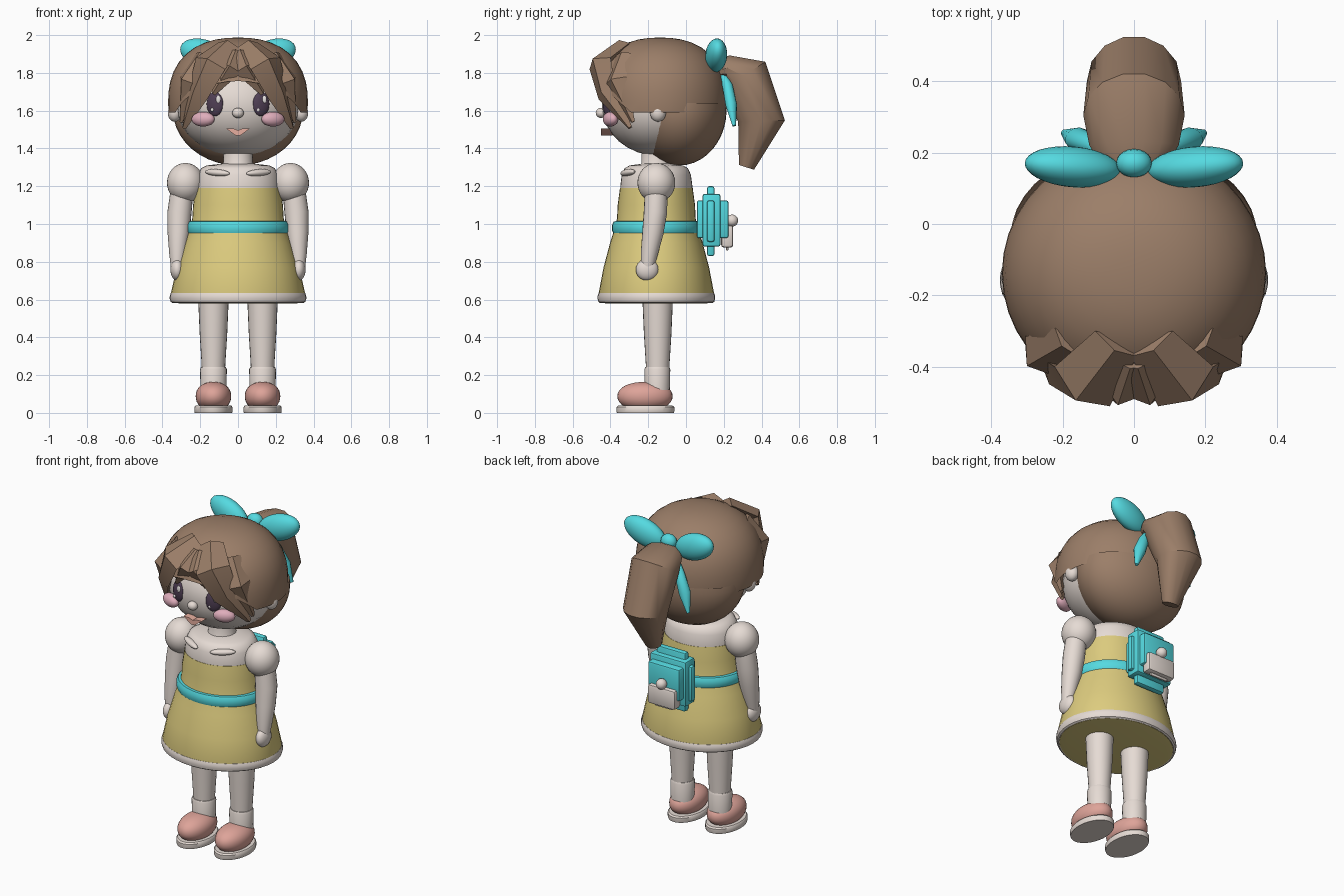
import bpy, bmesh, math
from mathutils import Vector, Matrix

if "Cube" in bpy.data.objects:
    bpy.data.objects.remove(bpy.data.objects["Cube"], do_unlink=True)


def material(name, rgb):
    m = bpy.data.materials.new(name)
    m.use_nodes = True
    m.diffuse_color = (*rgb, 1)
    m.node_tree.nodes["Principled BSDF"].inputs["Base Color"].default_value = (*rgb, 1)
    return m


SKIN = material("pale skin", (0.79, 0.71, 0.66))
HAIR = material("brown hair", (0.33, 0.21, 0.14))
TEAL = material("teal ribbon", (0.09, 0.70, 0.75))
YELLOW = material("yellow cloth", (0.72, 0.60, 0.21))
SHOE = material("coral leather", (0.73, 0.37, 0.32))
LIP = material("peach lip", (0.80, 0.43, 0.35))
BLUSH = material("pink blush", (0.74, 0.42, 0.50))
EYE = material("dark plum", (0.08, 0.05, 0.09))
LIGHT = material("eye light", (0.82, 0.78, 0.77))
BODY_Y = -0.157
HEAD = Vector((0, -0.138, 1.645))


def finish(name, bm, mat, angle=40):
    bmesh.ops.recalc_face_normals(bm, faces=bm.faces)
    me = bpy.data.meshes.new(name)
    bm.to_mesh(me)
    bm.free()
    me.materials.append(mat)
    ob = bpy.data.objects.new(name, me)
    bpy.context.collection.objects.link(ob)
    bpy.ops.object.select_all(action="DESELECT")
    ob.select_set(True)
    bpy.context.view_layer.objects.active = ob
    bpy.ops.object.shade_smooth_by_angle(angle=math.radians(angle))
    return ob


def ellipsoid(name, loc, radii, mat, rot=(0, 0, 0), cuts=(), seg=32, power=2):
    """Scaled sphere, squarer in height for power over 2; a cut (point, normal) keeps the normal side."""
    bm = bmesh.new()
    bmesh.ops.create_uvsphere(bm, u_segments=seg, v_segments=seg // 2, radius=1)
    for v in bm.verts:
        v.co *= (v.co.xy.length ** power + abs(v.co.z) ** power) ** (-1 / power)
    m = Matrix.Translation(loc)
    for axis, a in zip("ZYX", reversed(rot)):
        m = m @ Matrix.Rotation(math.radians(a), 4, axis)
    bm.transform(m @ Matrix.Diagonal((*radii, 1)))
    for point, normal in cuts:
        bmesh.ops.bisect_plane(bm, geom=bm.verts[:] + bm.edges[:] + bm.faces[:],
                               plane_co=point, plane_no=normal, clear_inner=True)
    return finish(name, bm, mat)


def join_rings(name, rings, mat, angle=40):
    bm = bmesh.new()
    rows = [[bm.verts.new(p) for p in r] for r in rings]
    n = len(rows[0])
    for a, b in zip(rows, rows[1:]):
        for i in range(n):
            bm.faces.new((a[i], a[(i + 1) % n], b[(i + 1) % n], b[i]))
    bm.faces.new(rows[0])
    bm.faces.new(rows[-1])
    return finish(name, bm, mat, angle)


def lathe(name, profile, mat, x=0, y=BODY_Y, squash=0.86, n=40):
    """Elliptical stack of (radius, height) rings."""
    turn = [2 * math.pi * i / n for i in range(n)]
    return join_rings(name, [[(x + r * math.cos(a), y + r * squash * math.sin(a), z)
                              for a in turn] for r, z in profile], mat)


def loft(name, stations, mat, n=4, centre=HEAD, angle=25):
    """Tube through (point, half width, half depth) stations, depth facing away from centre."""
    pts = [Vector(s[0]) for s in stations]
    rings = []
    for i, (p, w, d) in enumerate(stations):
        t = (pts[min(i + 1, len(pts) - 1)] - pts[max(i - 1, 0)]).normalized()
        side = t.cross(pts[i] - centre).normalized()
        out = side.cross(t)
        rings.append([pts[i] + side * w * math.cos(2 * math.pi * k / n)
                      + out * d * math.sin(2 * math.pi * k / n) for k in range(n)])
    return join_rings(name, rings, mat, angle)


def box(name, loc, size, mat, bevel=0.012):
    bm = bmesh.new()
    bmesh.ops.create_cube(bm, size=1, matrix=Matrix.Translation(loc) @ Matrix.Diagonal((*size, 1)))
    bmesh.ops.bevel(bm, geom=bm.edges[:], offset=bevel, segments=2, affect="EDGES", profile=0.5)
    return finish(name, bm, mat)


# Dress and torso
lathe("dress", [(0.35, 0.6), (0.355, 0.635), (0.325, 0.77), (0.285, 0.9), (0.255, 0.98),
                (0.242, 1.03), (0.238, 1.1), (0.224, 1.19)], YELLOW)
lathe("hem_trim", [(0.335, 0.588), (0.347, 0.582), (0.357, 0.588), (0.362, 0.605), (0.361, 0.622),
                   (0.356, 0.634), (0.34, 0.636)], SKIN)
lathe("hem_underside", [(0.3, 0.579), (0.342, 0.583), (0.345, 0.59)], YELLOW)
lathe("belt", [(0.25, 0.94), (0.262, 0.945), (0.272, 0.965), (0.272, 0.995), (0.262, 1.013),
               (0.24, 1.016)], TEAL)
lathe("chest", [(0.222, 1.18), (0.222, 1.2), (0.213, 1.26), (0.195, 1.295), (0.165, 1.31),
                (0.08, 1.32)], SKIN)
lathe("neck", [(0.09, 1.3), (0.078, 1.325), (0.078, 1.4)], SKIN, squash=1)

# Limbs, mirrored
for s, side in ((1, "left"), (-1, "right")):
    ellipsoid(side + "_collarbone", (s * 0.11, -0.308, 1.272), (0.074, 0.022, 0.018), SKIN,
              (0, s * -4, s * 28))
    ellipsoid(side + "_shoulder", (s * 0.278, BODY_Y, 1.218), (0.098, 0.1, 0.105), SKIN)
    loft(side + "_arm", [((s * 0.295, -0.157, 1.19), 0.06, 0.06), ((s * 0.31, -0.162, 1.06), 0.062, 0.064),
                         ((s * 0.315, -0.176, 0.95), 0.056, 0.058), ((s * 0.32, -0.195, 0.84), 0.045, 0.044),
                         ((s * 0.322, -0.204, 0.77), 0.034, 0.034)], SKIN, 20,
         Vector((0, BODY_Y, 1)), 50)
    ellipsoid(side + "_hand", (s * 0.322, -0.206, 0.758), (0.036, 0.06, 0.058), SKIN)
    x = s * 0.13
    lathe(side + "_leg", [(0.059, 0.15), (0.063, 0.26), (0.073, 0.42), (0.082, 0.63)], SKIN, x, -0.15, 1, 24)
    lathe(side + "_sock", [(0.068, 0.1), (0.071, 0.23), (0.066, 0.242), (0.05, 0.244)], SKIN, x, -0.152, 0.97, 24)
    ellipsoid(side + "_shoe", (x, -0.217, 0.088), (0.094, 0.146, 0.076), SHOE,
              cuts=[((0, 0, 0.03), (0, 0, 1))], power=2.2)
    lathe(side + "_sole", [(0.099, 0), (0.101, 0.008), (0.101, 0.03), (0.095, 0.038)], SKIN, x, -0.215, 1.52)

# Head and hair shells
ellipsoid("face", (0, -0.14, 1.625), (0.325, 0.305, 0.265), SKIN)
ellipsoid("upper_hair", HEAD, (0.37, 0.355, 0.342), HAIR, seg=40, power=2.35,
          cuts=[((0, 0, 1.59), (0, 0, 1)), ((0, -0.29, 1.59), (0, 1, 1.15))])
ellipsoid("lower_hair", (0, -0.035, 1.605), (0.345, 0.25, 0.295), HAIR, seg=40,
          cuts=[((0, 0, 1.64), (0, 0, -1))])

# Facial features and fringe, mirrored
for s, side in ((1, "left"), (-1, "right")):
    ellipsoid(side + "_ear", (s * 0.335, -0.148, 1.588), (0.037, 0.042, 0.047), SKIN, seg=20)
    ellipsoid(side + "_eye", (s * 0.122, -0.416, 1.635), (0.046, 0.02, 0.064), EYE, (0, 0, s * 20))
    ellipsoid(side + "_eye_glint", (s * 0.122 + 0.018, -0.434 + s * 0.004, 1.66), (0.012, 0.006, 0.021), LIGHT, seg=16)
    ellipsoid(side + "_eye_spark", (s * 0.122 - 0.015, -0.434, 1.605), (0.009, 0.006, 0.011), LIGHT, seg=12)
    ellipsoid(side + "_brow", (s * 0.13, -0.405, 1.715), (0.042, 0.012, 0.008), HAIR, (0, s * 10, s * 20), seg=16)
    ellipsoid(side + "_cheek", (s * 0.185, -0.4, 1.555), (0.064, 0.035, 0.039), BLUSH, (0, 0, s * 22))
    loft(side + "_fringe", [((s * 0.05, -0.335, 1.945), 0.07, 0.035), ((s * 0.145, -0.455, 1.85), 0.1, 0.05),
                            ((s * 0.21, -0.42, 1.7), 0.075, 0.04), ((s * 0.285, -0.295, 1.51), 0.014, 0.012)], HAIR)
    loft(side + "_side_lock", [((s * 0.19, -0.33, 1.9), 0.05, 0.02), ((s * 0.265, -0.37, 1.76), 0.07, 0.045),
                               ((s * 0.3, -0.28, 1.54), 0.012, 0.01)], HAIR)
    loft(side + "_inner_lock", [((s * 0.01, -0.39, 1.91), 0.05, 0.02), ((s * 0.035, -0.465, 1.825), 0.06, 0.045),
                                ((s * 0.13, -0.425, 1.69), 0.012, 0.01)], HAIR)
    # Bow loops and tails
    ellipsoid(side + "_bow_loop", (s * 0.172, 0.16, 1.893), (0.14, 0.057, 0.08), TEAL, (0, s * -20, s * 5))
    loft(side + "_bow_tail", [((s * 0.05, 0.18, 1.82), 0.012, 0.012), ((s * 0.11, 0.22, 1.73), 0.03, 0.028),
                              ((s * 0.16, 0.24, 1.63), 0.036, 0.03), ((s * 0.195, 0.255, 1.52), 0.01, 0.01)],
         TEAL, 12, angle=50)
ellipsoid("bow_knot", (0, 0.17, 1.885), (0.05, 0.04, 0.045), TEAL, seg=20)
loft("ponytail", [((0, 0.14, 1.81), 0.075, 0.05), ((0, 0.22, 1.825), 0.125, 0.07), ((0, 0.305, 1.785), 0.142, 0.14),
                  ((0, 0.4, 1.545), 0.132, 0.127), ((0, 0.32, 1.3), 0.05, 0.043)], HAIR, 14, angle=32)
ellipsoid("nose", (0, -0.45, 1.588), (0.031, 0.028, 0.027), SKIN, seg=20)

# Mouth: shallow extruded wedge
bm = bmesh.new()
outline = [(-0.064, 1.506), (-0.025, 1.506), (0, 1.496), (0.025, 1.506), (0.064, 1.506), (0.012, 1.468), (-0.012, 1.468)]
lip = bm.faces.new([bm.verts.new((x, -0.45, z)) for x, z in outline])
new = bmesh.ops.extrude_face_region(bm, geom=[lip])["geom"]
bmesh.ops.translate(bm, vec=(0, 0.06, 0), verts=[v for v in new if isinstance(v, bmesh.types.BMVert)])
finish("mouth", bm, LIP)

# Backpack with stepped outline and front pouch
box("pack_body", (0, 0.141, 1.025), (0.22, 0.168, 0.2), TEAL)
box("pack_middle", (0, 0.135, 1.02), (0.25, 0.095, 0.28), TEAL)
box("pack_rim", (0, 0.131, 1.015), (0.2, 0.04, 0.37), TEAL)
box("pack_wide_rim", (0, 0.131, 1.015), (0.29, 0.04, 0.22), TEAL)
box("pouch", (0, 0.218, 0.935), (0.19, 0.064, 0.12), SKIN, 0.015)
box("pouch_tab", (0, 0.218, 0.9), (0.12, 0.012, 0.08), SKIN, 0.004)
ellipsoid("pouch_button", (0, 0.244, 1.018), (0.032, 0.032, 0.032), SKIN, seg=20)
